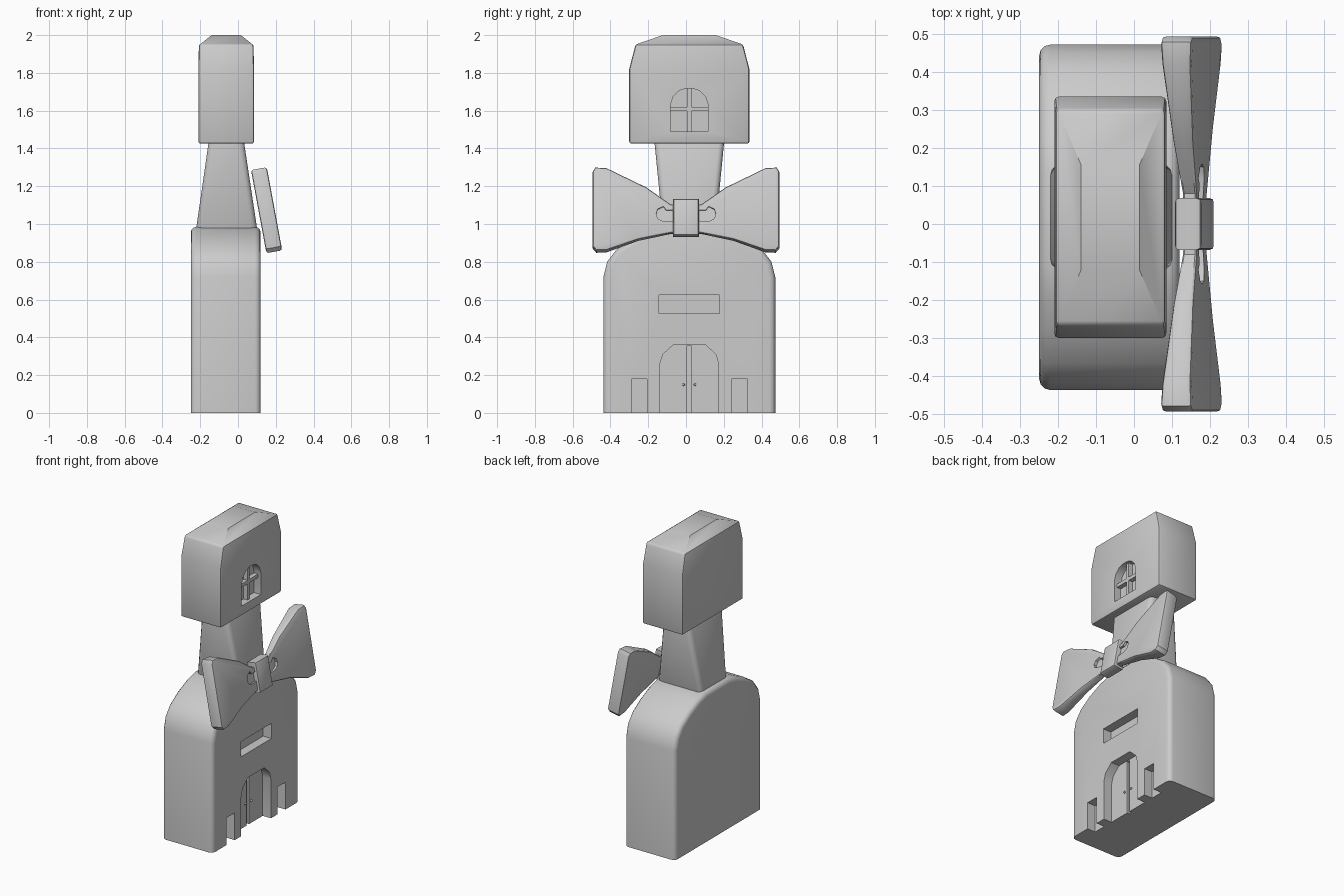
import bpy
import bmesh
import math

old = bpy.data.objects.get("Cube")
if old:
    bpy.data.objects.remove(old, do_unlink=True)

grey = bpy.data.materials.new("plain grey")
grey.use_nodes = True
COLOUR = (0.6, 0.6, 0.6, 1)
grey.diffuse_color = COLOUR
grey.node_tree.nodes["Principled BSDF"].inputs["Base Color"].default_value = COLOUR

MID = 0.0175   # centre line of the building across y


def finish(name, bm):
    bmesh.ops.recalc_face_normals(bm, faces=bm.faces)
    mesh = bpy.data.meshes.new(name)
    bm.to_mesh(mesh)
    bm.free()
    mesh.materials.append(grey)
    obj = bpy.data.objects.new(name, mesh)
    bpy.context.collection.objects.link(obj)
    return obj


def bevel(bm, edges, width, segments):
    bmesh.ops.bevel(bm, geom=edges, offset=width, segments=segments,
                    profile=0.5, affect='EDGES', clamp_overlap=True)


def prism(name, outline, x0, x1, rim=0, segments=3, shape=None):
    """Extrude a (y, z) outline along x and round its rims."""
    bm = bmesh.new()
    face = bm.faces.new([bm.verts.new((x0, y, z)) for y, z in outline])
    ext = bmesh.ops.extrude_face_region(bm, geom=[face])["geom"]
    for v in ext:
        if isinstance(v, bmesh.types.BMVert):
            v.co.x = x1
    bmesh.ops.recalc_face_normals(bm, faces=bm.faces)
    if rim:
        edges = [e for e in bm.edges
                 if abs(e.verts[0].co.x - e.verts[1].co.x) < 1e-5
                 and max(v.co.z for v in e.verts) > 0.001]
        bevel(bm, edges, rim, segments)
    if shape:
        for v in bm.verts:
            shape(v.co)
    return finish(name, bm)


def loft(name, layers, width, segments):
    """Stack rectangles given as (x0, x1, half_y, z)."""
    bm = bmesh.new()
    rings = [[bm.verts.new(p) for p in ((a, MID - h, z), (b, MID - h, z),
                                        (b, MID + h, z), (a, MID + h, z))]
             for a, b, h, z in layers]
    bm.faces.new(rings[0])
    bm.faces.new(rings[-1])
    for low, high in zip(rings, rings[1:]):
        for i in range(4):
            j = (i + 1) % 4
            bm.faces.new((low[i], low[j], high[j], high[i]))
    bmesh.ops.recalc_face_normals(bm, faces=bm.faces)
    sharp = [e for e in bm.edges if e.calc_face_angle() > math.radians(50)]
    bevel(bm, sharp, width, segments)
    return finish(name, bm)


def rect(y0, y1, z0, z1):
    return [(y0, z0), (y1, z0), (y1, z1), (y0, z1)]


def mirrored(half):
    """Outline from (half width, z) points, bottom to top."""
    return ([(MID + h, z) for h, z in half]
            + [(MID - h, z) for h, z in reversed(half)])


def cut(obj, outline, x0, x1, shape=None):
    cutter = prism("cutter", outline, x0, x1, shape=shape)
    cutter.hide_render = True
    mod = obj.modifiers.new("cut", 'BOOLEAN')
    mod.operation = 'DIFFERENCE'
    mod.solver = 'EXACT'
    mod.object = cutter
    bpy.context.view_layer.objects.active = obj
    bpy.ops.object.modifier_apply(modifier=mod.name)
    bpy.data.objects.remove(cutter, do_unlink=True)


# Arched building body
body = prism("body", mirrored([(0.455, 0), (0.455, 0.72), (0.435, 0.80),
                               (0.385, 0.865), (0.3, 0.92), (0.2, 0.965),
                               (0.12, 0.985)]), -0.25, 0.12, rim=0.03)

# Door recess with centre groove, side niches and sign slot
cut(body, mirrored([(0.155, -0.1), (0.155, 0.26), (0.14, 0.31), (0.085, 0.36)]),
    0.06, 0.3)
cut(body, rect(0.005, 0.03, -0.1, 0.355), 0.045, 0.3)
for side in (-1, 1):
    y = MID + side * 0.265
    cut(body, rect(y - 0.042, y + 0.042, -0.1, 0.18), 0.06, 0.3)
cut(body, rect(MID - 0.16, MID + 0.16, 0.525, 0.625), 0.06, 0.3)

# Door knobs
for side, label in ((-1, "right"), (1, "left")):
    bm = bmesh.new()
    bmesh.ops.create_uvsphere(bm, u_segments=10, v_segments=6, radius=0.007)
    bmesh.ops.translate(bm, verts=bm.verts, vec=(0.064, MID + side * 0.03, 0.15))
    finish("door_knob_" + label, bm)

# Tapered neck
loft("neck", [(-0.225, 0.105, 0.137, 0.95), (-0.152, 0.028, 0.187, 1.46)], 0.03, 3)

# Hipped head
head = loft("head", [(-0.21, 0.085, 0.318, 1.425), (-0.21, 0.085, 0.318, 1.82),
                     (-0.207, 0.082, 0.285, 1.95), (-0.14, 0.015, 0.14, 2.0)],
            0.012, 2)

# Arched window with cross bars
cut(head, mirrored([(0.1, 1.49), (0.1, 1.63), (0.085, 1.675), (0.055, 1.705),
                    (0.02, 1.717)]), 0.035, 0.3)
prism("window_upright", rect(MID - 0.011, MID + 0.011, 1.48, 1.72), 0.03, 0.065)
prism("window_crossbar", rect(MID - 0.105, MID + 0.105, 1.597, 1.62), 0.03, 0.065)


# Leaning bow tie
def lean(co):
    x, dz = co.x, co.z - 1.07
    co.x = 0.152 + x - 0.185 * dz
    co.z += 0.185 * x


def lean_wing(co):
    co.x *= 0.42 + 0.58 * (abs(co.y) - 0.05) / 0.445
    lean(co)


WING = [(0.04, 0.95), (0.08, 0.95), (0.25, 0.915), (0.42, 0.855), (0.475, 0.853),
        (0.494, 0.875), (0.494, 1.27), (0.48, 1.293), (0.42, 1.29),
        (0.21, 1.19), (0.08, 1.10), (0.04, 1.10)]
PLEAT = [(0.03, 1.01), (0.12, 1.01), (0.15, 1.025), (0.158, 1.05),
         (0.15, 1.075), (0.12, 1.09), (0.105, 1.07), (0.03, 1.07)]
for side, label in ((-1, "right"), (1, "left")):
    wing = prism("bow_wing_" + label, [(side * y, z) for y, z in WING],
                 -0.0425, 0.0425, rim=0.012, segments=2, shape=lean_wing)
    cut(wing, [(side * y, z) for y, z in PLEAT], 0.006, 0.1, shape=lean)
prism("bow_knot", rect(-0.068, 0.068, 0.935, 1.128), -0.035, 0.035,
      rim=0.012, segments=2, shape=lean)

# Smooth the rounded edges, keep the corners crisp
for obj in bpy.context.collection.objects:
    if obj.type == 'MESH' and grey.name in obj.data.materials:
        bpy.ops.object.select_all(action='DESELECT')
        obj.select_set(True)
        bpy.context.view_layer.objects.active = obj
        bpy.ops.object.shade_smooth_by_angle(angle=math.radians(32))
